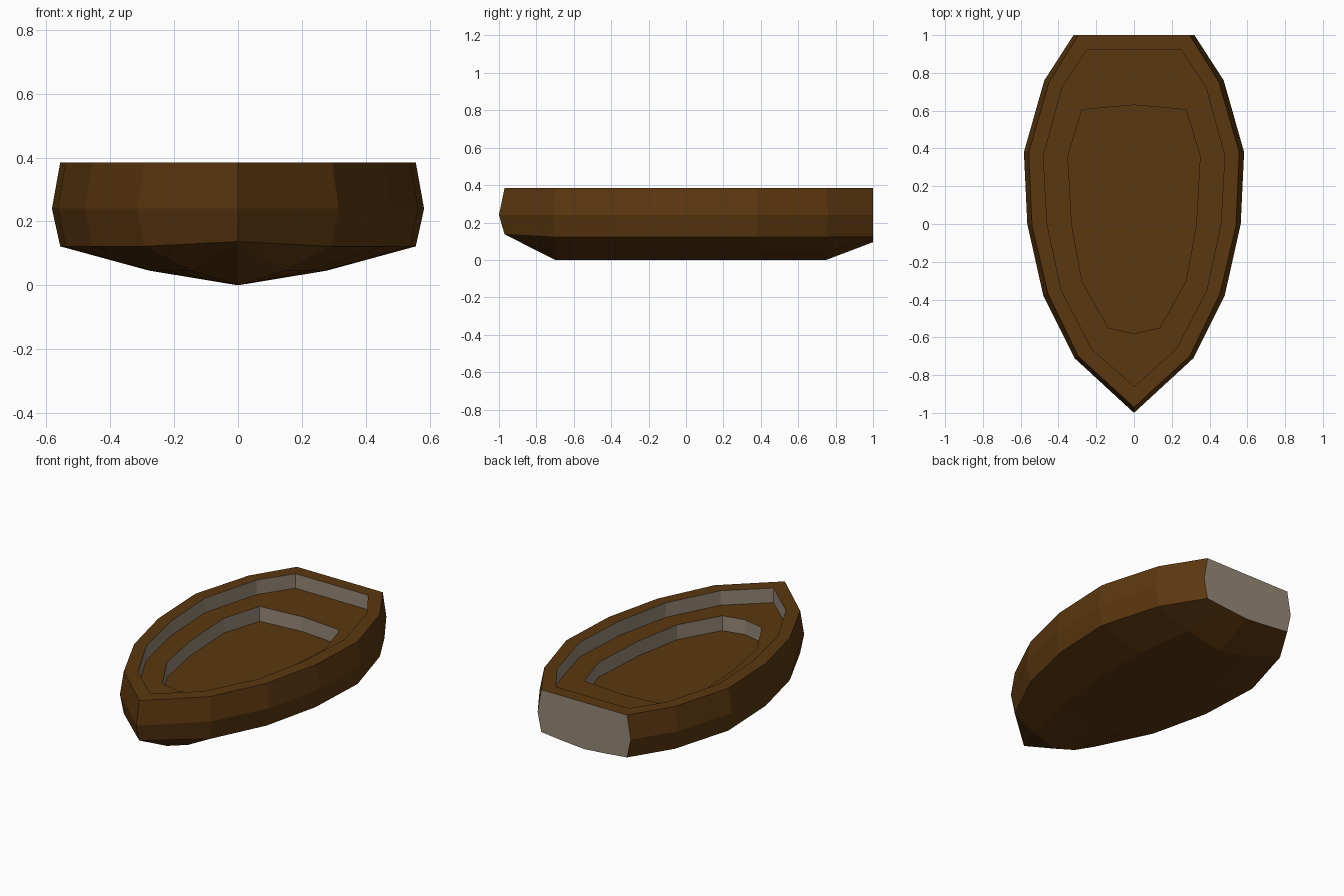
import bpy, bmesh
from mathutils import Matrix

if "Cube" in bpy.data.objects:
    bpy.data.objects.remove(bpy.data.objects["Cube"])


def material(name, rgb):
    m = bpy.data.materials.new(name)
    m.diffuse_color = (*rgb, 1)
    m.use_nodes = True
    m.node_tree.nodes["Principled BSDF"].inputs["Base Color"].default_value = m.diffuse_color
    return m


BROWN, GREY = 0, 1

# Half outlines seen from above, bow to stern (last point is the stern centre)
top = [(0, -.97), (.295, -.70), (.455, -.37), (.54, -.01), (.557, .38), (.45, .75), (.295, 1), (0, 1)]
wide = [(0, -1), (.315, -.71), (.48, -.38), (.565, 0), (.583, .38), (.475, .76), (.32, 1)]
rim = [(0, -.86), (.225, -.66), (.385, -.35), (.46, 0), (.48, .36), (.38, .725), (.25, .92), (0, .92)]
well = [(0, -.58), (.135, -.55), (.275, -.305), (.33, 0), (.35, .36), (.275, .605), (0, .63), (0, .63)]
RIM_Z, STEP_Z, FLOOR_Z = .385, .295, .203

bm = bmesh.new()


def points(outline, z):
    return [(x, y, z) for x, y in outline]


def face(coords, mat):
    unique = list(dict.fromkeys(coords))
    if len(unique) > 2:
        bm.faces.new([bm.verts.new(c) for c in unique]).material_index = mat


def strip(a, b, mat):
    for i in range(min(len(a), len(b)) - 1):
        face([a[i], a[i + 1], b[i + 1], b[i]], mat)


# Outer shell: cross-section at each station, gunwale down to keel
sections = []
for i, ((tx, ty), (wx, wy)) in enumerate(zip(top, wide)):
    low = .137 if i == 0 else .122
    keel = .137 if i == 0 else .095 if i == 6 else 0
    bilge = .137 if i == 0 else .107 if i == 6 else .046
    sections.append([(tx, ty, RIM_Z), (wx, wy, .24), (tx, ty, low), (tx / 2, ty, bilge), (0, ty, keel)])
for a, b in zip(sections, sections[1:]):
    strip(a, b, BROWN)

# Flat transom
face(sections[-1] + [(0, 1, RIM_Z)], GREY)

# Rim, upper wall, step, lower wall and floor
strip(points(top, RIM_Z), points(rim, RIM_Z), BROWN)
strip(points(rim, RIM_Z), points(rim, STEP_Z), GREY)
strip(points(rim, STEP_Z), points(well, STEP_Z), BROWN)
strip(points(well, STEP_Z), points(well, FLOOR_Z), GREY)
face(points(well, FLOOR_Z), BROWN)

# Mirror to the other side and close the seams
bmesh.ops.mirror(bm, geom=bm.verts[:] + bm.edges[:] + bm.faces[:],
                 matrix=Matrix.Identity(4), merge_dist=0, axis='X')
bmesh.ops.remove_doubles(bm, verts=bm.verts[:], dist=.0005)
bmesh.ops.recalc_face_normals(bm, faces=bm.faces[:])

mesh = bpy.data.meshes.new("boat_hull")
bm.to_mesh(mesh)
bm.free()
mesh.materials.append(material("dark brown wood", (.105, .038, .005)))
mesh.materials.append(material("grey beige wood", (.31, .25, .185)))
hull = bpy.data.objects.new("boat_hull", mesh)
bpy.context.collection.objects.link(hull)
